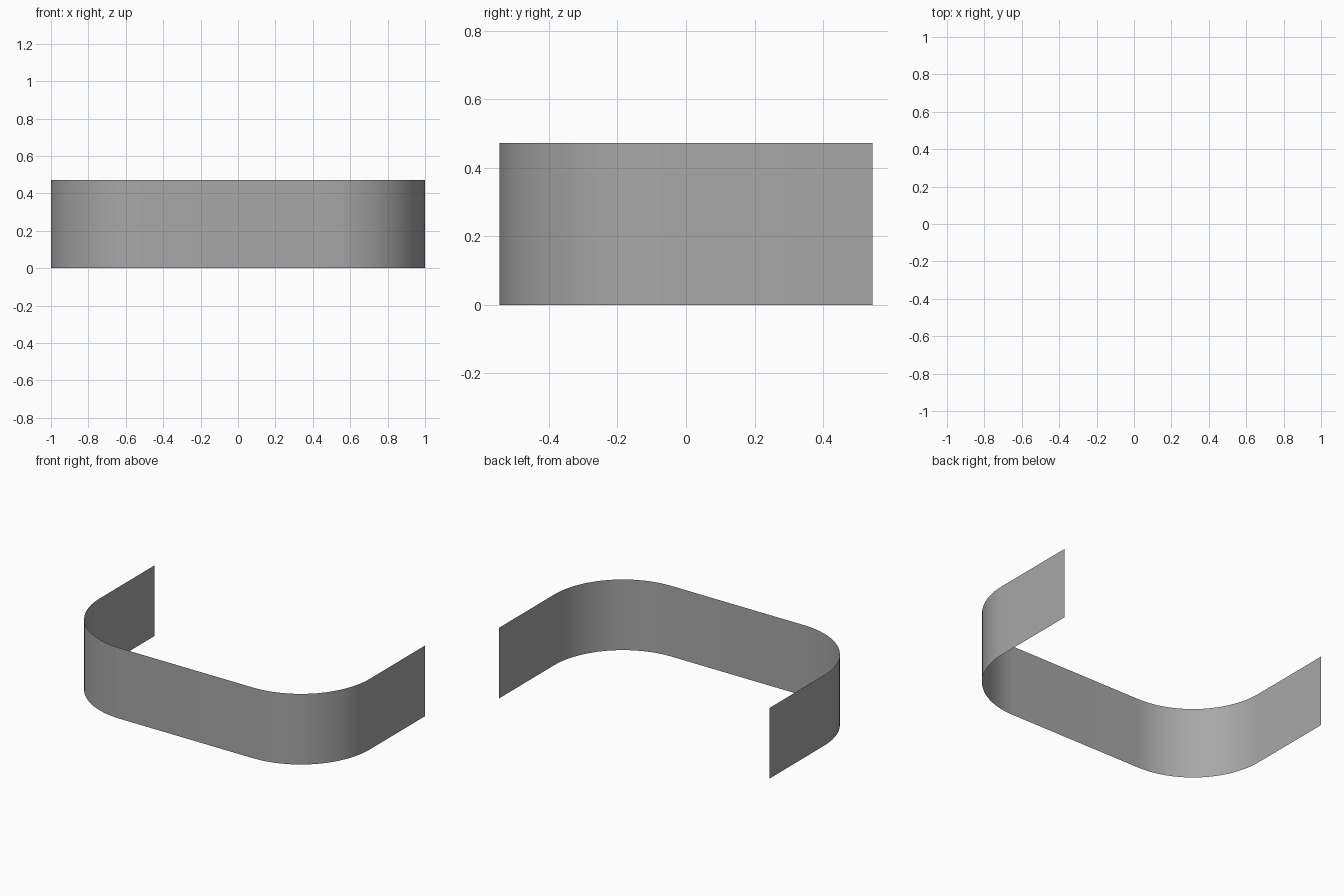
import bpy, bmesh, math

if "Cube" in bpy.data.objects:
    bpy.data.objects.remove(bpy.data.objects["Cube"])

HALF_X, HALF_Y, HEIGHT, RADIUS, STEPS = 1.0, 0.545, 0.472, 0.51, 24

# Right half of the U-shaped plan, from the back end round to the front
half = [(HALF_X, HALF_Y)]
for i in range(STEPS + 1):
    a = math.pi / 2 * i / STEPS
    half.append((HALF_X - RADIUS + RADIUS * math.cos(a),
                 -HALF_Y + RADIUS - RADIUS * math.sin(a)))

# Mirror to the left half
path = [(-x, y) for x, y in half] + half[::-1]

# Thin upright band extruded from the plan
bm = bmesh.new()
low = [bm.verts.new((x, y, 0)) for x, y in path]
high = [bm.verts.new((x, y, HEIGHT)) for x, y in path]
for i in range(len(path) - 1):
    bm.faces.new((low[i], low[i + 1], high[i + 1], high[i])).smooth = True
mesh = bpy.data.meshes.new("curved_band")
bm.to_mesh(mesh)
bm.free()
band = bpy.data.objects.new("curved_band", mesh)
bpy.context.collection.objects.link(band)

# Darker grey surface
grey = bpy.data.materials.new("mid_grey")
grey.diffuse_color = (0.39, 0.39, 0.39, 1)
grey.use_nodes = True
grey.node_tree.nodes["Principled BSDF"].inputs["Base Color"].default_value = grey.diffuse_color
mesh.materials.append(grey)
